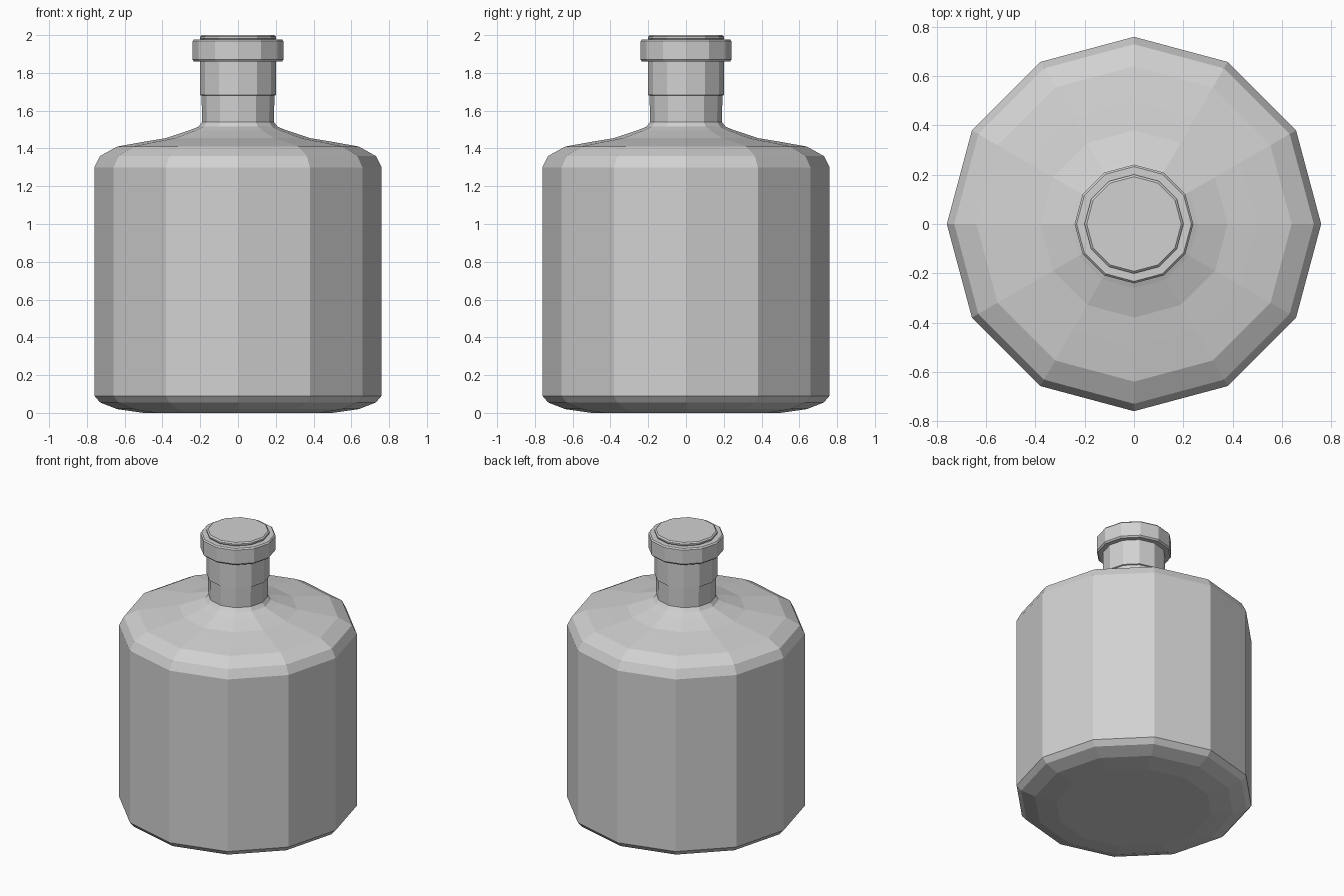
import bpy
import bmesh
from math import cos, sin, tau

SIDES = 12

cube = bpy.data.objects.get("Cube")
if cube:
    bpy.data.objects.remove(cube, do_unlink=True)

grey = bpy.data.materials.new("light_grey")
grey.use_nodes = True
colour = (0.64, 0.64, 0.64, 1)
grey.diffuse_color = colour
grey.node_tree.nodes["Principled BSDF"].inputs["Base Color"].default_value = colour


def lathe(name, profile):
    """Turn a (radius, height) profile, bottom to top, into a closed faceted solid."""
    bm = bmesh.new()
    rings = [[bm.verts.new((r * cos(tau * i / SIDES), r * sin(tau * i / SIDES), z))
              for i in range(SIDES)] for r, z in profile]
    for low, high in zip(rings, rings[1:]):
        for i in range(SIDES):
            j = (i + 1) % SIDES
            bm.faces.new((low[i], low[j], high[j], high[i]))
    bm.faces.new(rings[0][::-1])
    bm.faces.new(rings[-1])
    mesh = bpy.data.meshes.new(name)
    bm.to_mesh(mesh)
    bm.free()
    mesh.materials.append(grey)
    obj = bpy.data.objects.new(name, mesh)
    bpy.context.collection.objects.link(obj)
    return obj


# Body with rounded base, sloping shoulder and slim neck
lathe("bottle_body", [
    (0.50, 0), (0.64, 0.02), (0.73, 0.055), (0.76, 0.09),
    (0.76, 1.30), (0.73, 1.36), (0.64, 1.41), (0.50, 1.435), (0.38, 1.455),
    (0.26, 1.495), (0.21, 1.515), (0.19, 1.54), (0.194, 1.72),
])

# Sleeve around the upper neck
lathe("neck_sleeve", [(0.194, 1.68), (0.201, 1.683), (0.201, 1.90)])

# Wide lip with bevelled edges
lathe("lip_ring", [
    (0.20, 1.86), (0.233, 1.86), (0.241, 1.87),
    (0.241, 1.968), (0.233, 1.977), (0.20, 1.977),
])

# Thin stopper disc on top
lathe("stopper_top", [(0.192, 1.97), (0.201, 1.982), (0.201, 1.992), (0.192, 2.0)])
